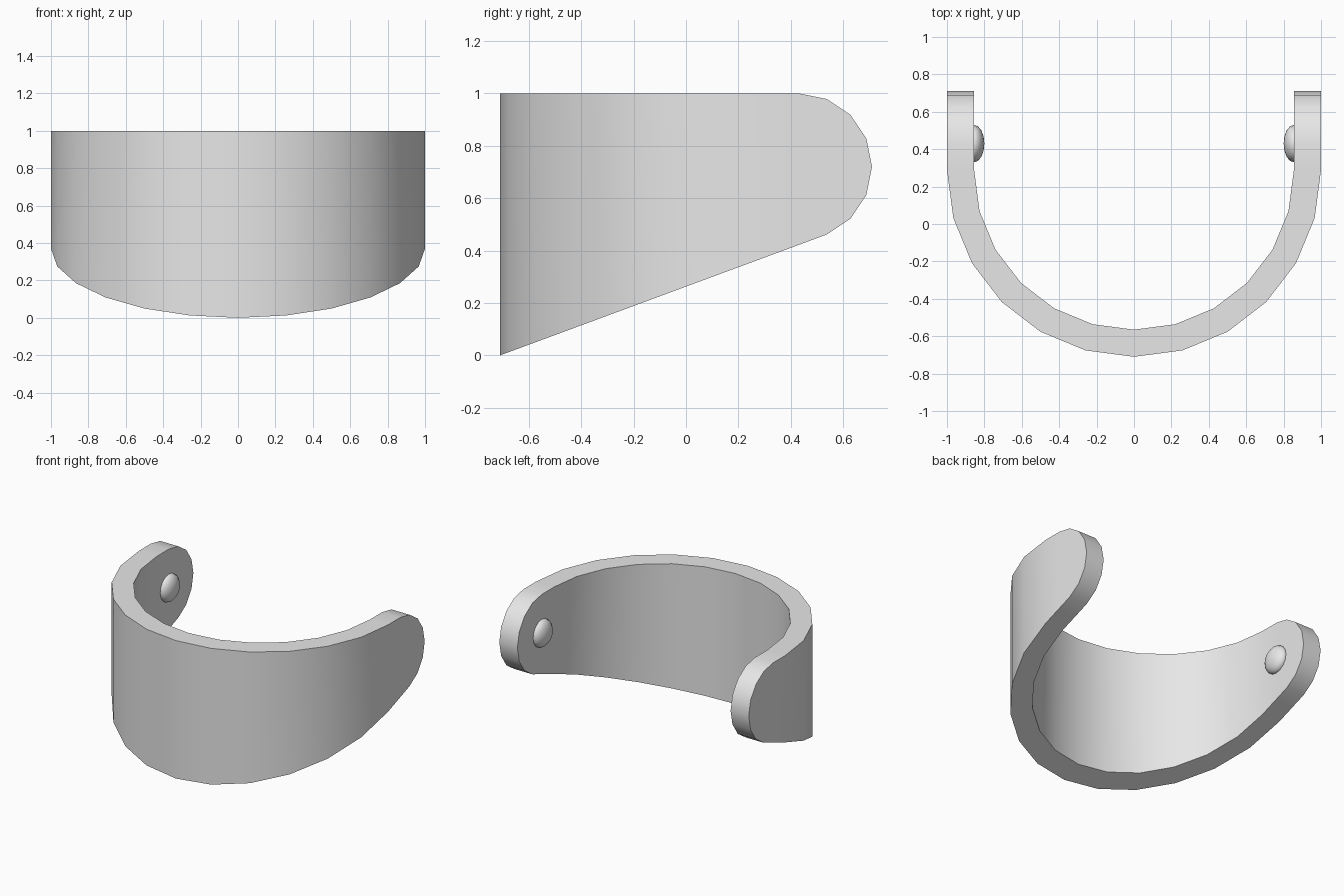
import bpy, bmesh
from math import sin, cos, pi, radians

if "Cube" in bpy.data.objects:
    bpy.data.objects.remove(bpy.data.objects["Cube"])

OUTER, INNER = 1.0, 0.855      # band radii
BEND_Y = 0.29                  # centre of the half-round bend
PIVOT_Y, PIVOT_Z, END_R = 0.43, 0.72, 0.28   # rounded arm ends
FRONT_Y = BEND_Y - OUTER
STEP = pi / 8
LOW_Y, LOW_Z = PIVOT_Y + END_R * sin(STEP), PIVOT_Z - END_R * cos(STEP)

grey = bpy.data.materials.new("light grey")
grey.use_nodes = True
grey.diffuse_color = (0.8, 0.8, 0.8, 1)
grey.node_tree.nodes["Principled BSDF"].inputs["Base Color"].default_value = (0.8, 0.8, 0.8, 1)


def finish(bm, name, angle=30):
    bmesh.ops.recalc_face_normals(bm, faces=bm.faces)
    mesh = bpy.data.meshes.new(name)
    bm.to_mesh(mesh)
    bm.free()
    mesh.materials.append(grey)
    obj = bpy.data.objects.new(name, mesh)
    bpy.context.collection.objects.link(obj)
    bpy.ops.object.select_all(action='DESELECT')
    obj.select_set(True)
    bpy.context.view_layer.objects.active = obj
    bpy.ops.object.shade_smooth_by_angle(angle=radians(angle))
    return obj


def heights(y):
    """Bottom and top of the band: sloped lower edge, level upper edge."""
    return LOW_Z * (y - FRONT_Y) / (LOW_Y - FRONT_Y), PIVOT_Z + END_R


# Stations along the band: outer point, inner point, each with bottom and top
def arm_stations(side):
    out = []
    for i in range(4):
        a = STEP * i
        y = PIVOT_Y + END_R * sin(a)
        low, high = PIVOT_Z - END_R * cos(a), PIVOT_Z + END_R * cos(a)
        if i == 0:
            low = heights(y)[0]
        out.append([(side * r, y, z) for r in (OUTER, INNER) for z in (low, high)])
    return out


bend = []
for i in range(13):
    a = pi * i / 12
    station = []
    for r in (OUTER, INNER):
        y = BEND_Y - r * sin(a)
        station += [(-r * cos(a), y, z) for z in heights(y)]
    bend.append(station)
stations = arm_stations(-1)[::-1] + bend + arm_stations(1)

# Curved band with rounded ends
bm = bmesh.new()
rings = [[bm.verts.new(p) for p in s] for s in stations]
for a, b in zip(rings, rings[1:]):
    for i, j in ((0, 1), (1, 3), (3, 2), (2, 0)):
        bm.faces.new((a[i], a[j], b[j], b[i]))
for ring, side in ((rings[0], -1), (rings[-1], 1)):
    tip = [bm.verts.new((side * r, PIVOT_Y + END_R, PIVOT_Z)) for r in (OUTER, INNER)]
    ob, ot, ib, it = ring
    bm.faces.new((ob, ot, tip[0]))
    bm.faces.new((ib, it, tip[1]))
    bm.faces.new((ob, ib, tip[1], tip[0]))
    bm.faces.new((ot, it, tip[1], tip[0]))
finish(bm, "curved_band")

# Domed pivots on the inner faces of the arms
for side, name in ((1, "left_pivot"), (-1, "right_pivot")):
    bm = bmesh.new()
    bmesh.ops.create_uvsphere(bm, u_segments=16, v_segments=8, radius=0.1)
    for v in bm.verts:
        x, y, z = v.co
        v.co = (side * INNER + z * 0.55, PIVOT_Y + x, PIVOT_Z + y)
    finish(bm, name, 50)
